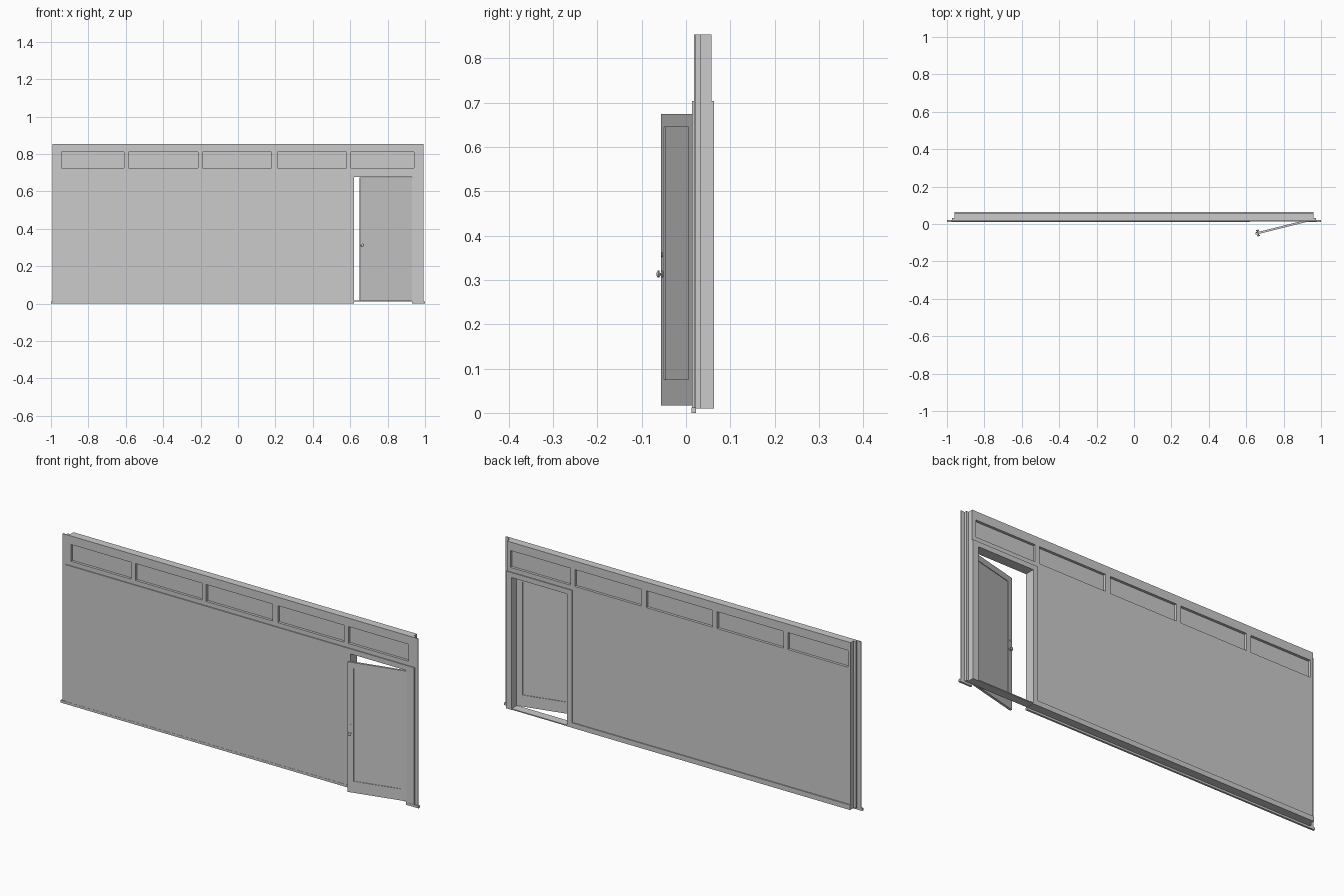
import bpy, bmesh, math
from mathutils import Matrix, Vector

old = bpy.data.objects.get("Cube")
if old:
    bpy.data.objects.remove(old, do_unlink=True)


def make_material(name, value):
    m = bpy.data.materials.new(name)
    m.use_nodes = True
    color = (value, value, value, 1)
    m.diffuse_color = color
    m.node_tree.nodes["Principled BSDF"].inputs["Base Color"].default_value = color
    return m


GREY = make_material("plain grey", 0.6)


def finish(name, bm):
    bmesh.ops.recalc_face_normals(bm, faces=bm.faces)
    mesh = bpy.data.meshes.new(name)
    bm.to_mesh(mesh)
    bm.free()
    mesh.materials.append(GREY)
    ob = bpy.data.objects.new(name, mesh)
    bpy.context.collection.objects.link(ob)
    return ob


def boxes(name, spans):
    """One object made of boxes, each given as (x range, y range, z range)."""
    bm = bmesh.new()
    for span in spans:
        lo, hi = Vector([s[0] for s in span]), Vector([s[1] for s in span])
        mat = Matrix.Translation((lo + hi) / 2) @ Matrix.Diagonal((hi - lo).to_4d())
        bmesh.ops.create_cube(bm, size=1, matrix=mat)
    return finish(name, bm)


def around_opening(name, x0, x1, y, z0, z1):
    """Flat layer of wall with the doorway left open."""
    boxes(name, [((x0, OPEN_L), y, (z0, z1)),
                 ((OPEN_R, x1), y, (z0, z1)),
                 ((OPEN_L, OPEN_R), y, (HEAD, z1))])


OPEN_L, OPEN_R, HEAD = 0.62, 0.93, 0.678
FRONT, BACK, PROUD = 0.018, 0.058, 0.063
BASE, BAND, TOP = 0.01, 0.703, 0.853
CORE = (FRONT, BACK)

# Wall body and its facings
around_opening("wall_core", -0.96, 0.96, CORE, BASE, BAND)
around_opening("front_panel", -0.975, 0.975, (0.013, FRONT), BASE, BAND)
around_opening("back_door_surround", 0.593, 0.96, (BACK, PROUD), BASE, BAND)
boxes("back_base_rail", [((-0.96, 0.593), (BACK, PROUD), (BASE, 0.035))])

# Header with five recessed panes
windows = [(-0.945, -0.61), (-0.585, -0.215), (-0.19, 0.18), (0.21, 0.58), (0.605, 0.94)]
SILL, CAP = 0.725, 0.81
edges = [-0.96] + [x for w in windows for x in w] + [0.96]
posts = list(zip(edges[::2], edges[1::2]))
boxes("header_frame",
      [((-0.96, 0.96), CORE, (BAND, SILL)), ((-0.96, 0.96), CORE, (CAP, TOP))]
      + [(p, CORE, (SILL, CAP)) for p in posts])
boxes("header_panes", [(w, (0.031, 0.045), (SILL, CAP)) for w in windows])

# Stepped flanges at both ends
for side, label in ((-1, "right"), (1, "left")):
    def span(a, b):
        return tuple(sorted((side * a, side * b)))
    boxes(label + "_end_flange", [
        (span(0.96, 0.972), (FRONT, 0.033), (BASE, TOP)),
        (span(0.96, 0.993), (FRONT, 0.022), (BASE, TOP))])

# Base lip and threshold
boxes("base_lip", [((-1, OPEN_L), (0.012, 0.022), (0, 0.012)),
                   ((OPEN_R, 1), (0.012, 0.022), (0, 0.012))])
boxes("threshold", [((OPEN_L, OPEN_R), (0.02, PROUD), (0.011, 0.016))])

# Door, modelled from its hinge edge and swung open
WIDTH, THICK, LOW, HIGH = 0.29, 0.011, 0.017, 0.674
IN_L, IN_R, IN_LOW, IN_HIGH = -0.26, -0.03, 0.075, 0.645
leaf = (-THICK, 0)
door = boxes("door", [
    ((-WIDTH, IN_L), leaf, (LOW, HIGH)),
    ((IN_R, 0), leaf, (LOW, HIGH)),
    ((IN_L, IN_R), leaf, (LOW, IN_LOW)),
    ((IN_L, IN_R), leaf, (IN_HIGH, HIGH)),
    ((IN_L, IN_R), (-0.008, -0.003), (IN_LOW, IN_HIGH))])


def turned(name, profile, x, z):
    """Turned fitting on both door faces; profile is (radius, reach) pairs."""
    bm = bmesh.new()
    for sign, face in ((-1, -THICK), (1, 0)):
        verts = [bm.verts.new((x + r, face + sign * d, z)) for r, d in profile]
        lines = [bm.edges.new(pair) for pair in zip(verts, verts[1:])]
        bmesh.ops.spin(bm, geom=verts + lines, cent=(x, 0, z), axis=(0, 1, 0),
                       angle=math.tau, steps=16, use_merge=True)
    bmesh.ops.remove_doubles(bm, verts=bm.verts, dist=0.00005)
    ob = finish(name, bm)
    bpy.ops.object.select_all(action="DESELECT")
    ob.select_set(True)
    bpy.context.view_layer.objects.active = ob
    bpy.ops.object.shade_smooth_by_angle()
    return ob


knob = turned("door_knobs", [(0.008, 0), (0.008, 0.001), (0.003, 0.002), (0.003, 0.005),
                             (0.008, 0.007), (0.008, 0.01), (0.005, 0.012), (0, 0.012)],
              -0.277, 0.313)
lock = turned("door_locks", [(0.005, 0), (0.005, 0.002), (0, 0.002)], -0.277, 0.357)

for ob in (door, knob, lock):
    ob.location = (OPEN_R, 0.024, 0)
    ob.rotation_euler.z = math.radians(14)
